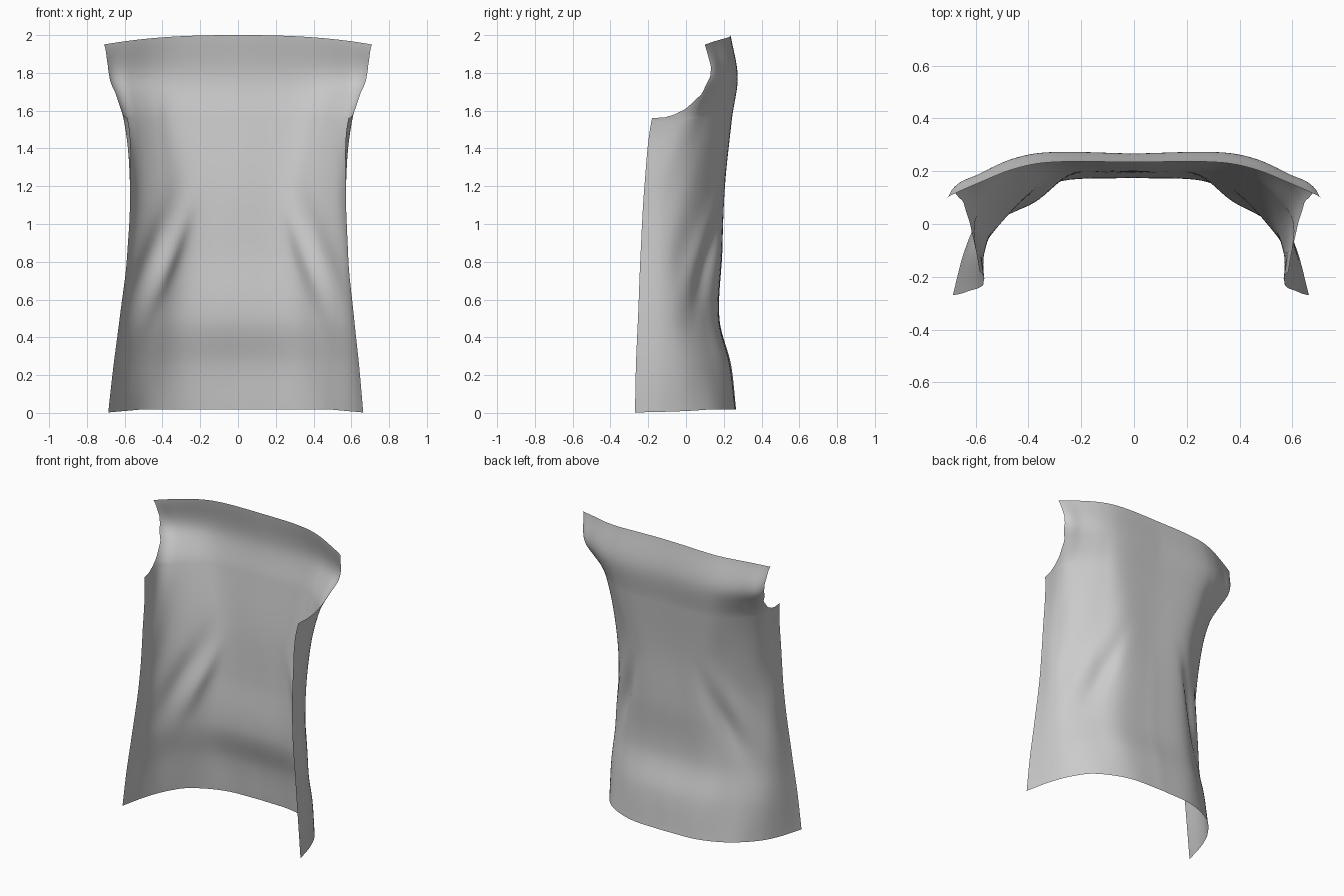
import bpy, bmesh, math
from mathutils import Vector

if "Cube" in bpy.data.objects:
    bpy.data.objects.remove(bpy.data.objects["Cube"])


def spline(knots, pts, t):
    """Smooth curve through pts at uneven knots."""
    n = len(knots)
    i = max(j for j in range(n - 1) if j == 0 or knots[j] <= t)

    def slope(j):
        a, b = max(j - 1, 0), min(j + 1, n - 1)
        return (pts[b] - pts[a]) / (knots[b] - knots[a])
    h = knots[i + 1] - knots[i]
    s = (t - knots[i]) / h
    return (pts[i] * (2*s**3 - 3*s**2 + 1) + slope(i) * (h * (s**3 - 2*s**2 + s))
            + pts[i + 1] * (3*s**2 - 2*s**3) + slope(i + 1) * (h * (s**3 - s**2)))


# Half cross-sections, centre back to front edge, by height
SECTIONS = {
    0.00: [(0, .265), (.25, .25), (.45, .165), (.565, .04), (.63, -.1), (.675, -.27)],
    0.25: [(0, .238), (.27, .218), (.44, .13), (.56, .02), (.62, -.1), (.65, -.265)],
    0.50: [(0, .177), (.27, .165), (.42, .09), (.54, -.01), (.6, -.11), (.62, -.255)],
    0.85: [(0, .192), (.25, .18), (.4, .09), (.53, -.03), (.58, -.12), (.582, -.24)],
    1.20: [(0, .203), (.25, .2), (.4, .125), (.52, .02), (.568, -.1), (.57, -.22)],
    1.56: [(0, .24), (.3, .24), (.43, .19), (.54, .1), (.605, 0), (.585, -.18)],
    1.78: [(0, .267), (.3, .273), (.45, .25), (.58, .19), (.68, .12), (.7, -.1)],
    2.00: [(0, .235), (.3, .235), (.45, .21), (.59, .155), (.71, .1), (.78, .05)],
}
LEVELS = list(SECTIONS)
COLUMNS = [[Vector(SECTIONS[z][k]) for z in LEVELS] for k in range(6)]

# Armhole edge: height -> y where the cloth stops
ARM_Z = [1.56, 1.565, 1.58, 1.61, 1.69, 1.80, 1.86, 2.0]
ARM_Y = [-.18, -.11, -.06, 0, .085, .13, .132, .10]


def half_row(z, count):
    ctrl = [spline(LEVELS, col, z) for col in COLUMNS]
    curve = lambda t: spline(list(range(6)), ctrl, t)
    end = 5.0
    if z > 1.56:
        i = max(j for j in range(len(ARM_Z) - 1) if ARM_Z[j] <= z)
        f = (z - ARM_Z[i]) / (ARM_Z[i + 1] - ARM_Z[i])
        limit = ARM_Y[i] + f * (ARM_Y[i + 1] - ARM_Y[i])
        lo, hi = 1.5, 5.0
        for _ in range(24):
            mid = (lo + hi) / 2
            lo, hi = (mid, hi) if curve(mid).y > limit else (lo, mid)
        end = lo
    return [curve(end * k / count) for k in range(count + 1)]


def finish(p, z, side):
    x, y = p
    # diagonal waist folds: a crease with a soft ridge beside it
    d = x - (.44 - .36 * (z - .6))
    fade = math.exp(-((z - .82) / .24) ** 2)
    amp = .024 if side < 0 else .019
    push = amp * fade * (math.exp(-(d / .045) ** 2) - .7 * math.exp(-((d - .1) / .05) ** 2))
    x, y = x - .6 * push, y - .8 * push
    # sloping shoulder line and slightly uneven hem
    drop = .05 * min(1, (x / .71) ** 2.5 if x > 0 else 0) * max(0, (z - 1.7) / .3)
    hem = .018 * max(0, 1 - z / .4) * (1 - max(0, (x - .5) / .2))
    return Vector((side * x - .012 * max(0, 1 - z), y, z - drop + hem))


# Back panel of the garment
COUNT = 40
heights = sorted([1.56 * i / 70 for i in range(71)] + ARM_Z[1:3] + [1.572]
                 + [1.59 + .41 * i / 26 for i in range(27)])
bm = bmesh.new()
grid = []
for z in heights:
    half = half_row(z, COUNT)
    row = [finish(p, z, -1) for p in half[:0:-1]] + [finish(p, z, 1) for p in half]
    grid.append([bm.verts.new(v) for v in row])
for a, b in zip(grid, grid[1:]):
    for k in range(2 * COUNT):
        bm.faces.new((a[k + 1], a[k], b[k], b[k + 1])).smooth = True
# soften where the left and right folds are blended in
mesh = bpy.data.meshes.new("garment_back_panel")
bm.to_mesh(mesh)
bm.free()
panel = bpy.data.objects.new("garment_back_panel", mesh)
bpy.context.collection.objects.link(panel)
